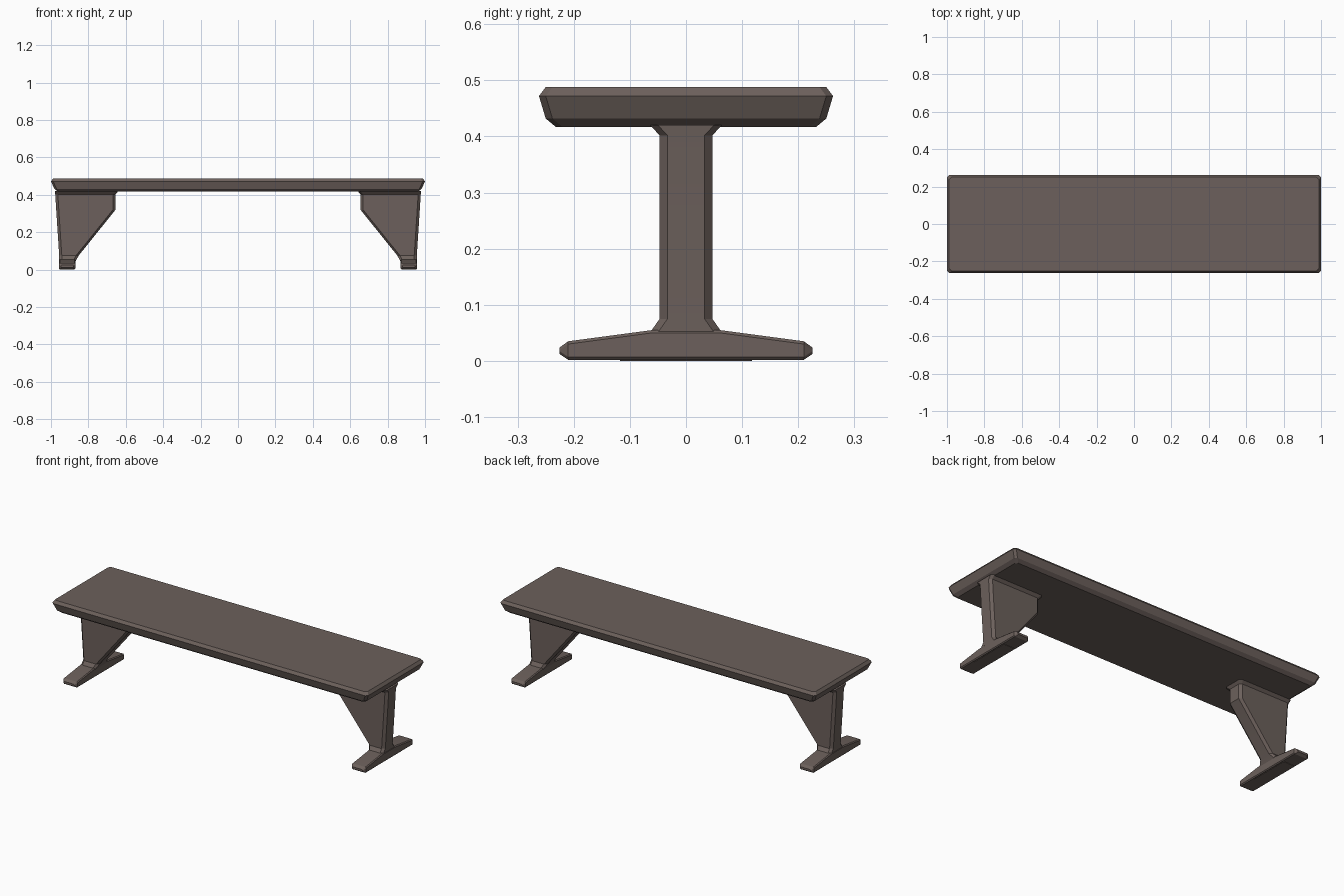
import bpy, bmesh, math

if "Cube" in bpy.data.objects:
    bpy.data.objects.remove(bpy.data.objects["Cube"])

wood = bpy.data.materials.new("dark_wood")
wood.diffuse_color = (0.15, 0.118, 0.106, 1)
wood.use_nodes = True
wood.node_tree.nodes["Principled BSDF"].inputs["Base Color"].default_value = wood.diffuse_color


def section(a0, a1, b0, b1, c):
    """Rectangle a0..a1 by b0..b1 with its corners cut by c."""
    return [(a0 + c, b0), (a1 - c, b0), (a1, b0 + c), (a1, b1 - c),
            (a1 - c, b1), (a0 + c, b1), (a0, b1 - c), (a0, b0 + c)]


def loft(name, rings, place):
    """Skin chamfered sections (t, a0, a1, b0, b1, c) and cap both ends."""
    bm = bmesh.new()
    loops = [[bm.verts.new(place(t, a, b)) for a, b in section(*r)]
             for t, *r in rings]
    for low, high in zip(loops, loops[1:]):
        for i in range(8):
            j = (i + 1) % 8
            bm.faces.new((low[i], low[j], high[j], high[i]))
    bm.faces.new(loops[0])
    bm.faces.new(loops[-1])
    bmesh.ops.recalc_face_normals(bm, faces=bm.faces)
    mesh = bpy.data.meshes.new(name)
    bm.to_mesh(mesh)
    bm.free()
    mesh.materials.append(wood)
    ob = bpy.data.objects.new(name, mesh)
    bpy.context.collection.objects.link(ob)
    bpy.ops.object.select_all(action='DESELECT')
    bpy.context.view_layer.objects.active = ob
    ob.select_set(True)
    bpy.ops.object.shade_smooth_by_angle(angle=math.radians(25))
    return ob


# Seat plank: undercut sides and bevelled rims
seat_rings = [(0.417, 0.962, 0.232), (0.432, 0.982, 0.250),
              (0.472, 1.000, 0.262), (0.488, 0.988, 0.250)]
loft("seat", [(z, -x, x, -y, y, 0.012) for z, x, y in seat_rings],
     lambda t, a, b: (a, b, t))

# Leg: z, inner x, outer x, half width; flares where it meets seat and foot
leg_rings = [(0.045, 0.868, 0.956, 0.068), (0.075, 0.852, 0.956, 0.047),
             (0.320, 0.655, 0.972, 0.047), (0.402, 0.655, 0.977, 0.047),
             (0.420, 0.640, 0.979, 0.064)]

# Foot: y, half width in x, bottom z, top z
foot_half = [(0.225, 0.034, 0.012, 0.024), (0.210, 0.045, 0.002, 0.035),
             (0.060, 0.045, 0.002, 0.055)]
foot_rings = [(-y, *r) for y, *r in foot_half] + foot_half[::-1]

for side, s in (("left", -1), ("right", 1)):
    loft(side + "_leg",
         [(z, xi, xo, -w, w, 0.014) for z, xi, xo, w in leg_rings],
         lambda t, a, b: (s * a, b, t))
    loft(side + "_foot",
         [(y, -w, w, z0, z1, 0.005) for y, w, z0, z1 in foot_rings],
         lambda t, a, b: (s * (0.913 + a), t, b))
    # Thin contact pad under the foot
    loft(side + "_foot_pad",
         [(z, -0.035, 0.035, -0.118, 0.118, 0.004) for z in (0.0, 0.004)],
         lambda t, a, b: (s * (0.913 + a), b, t))
